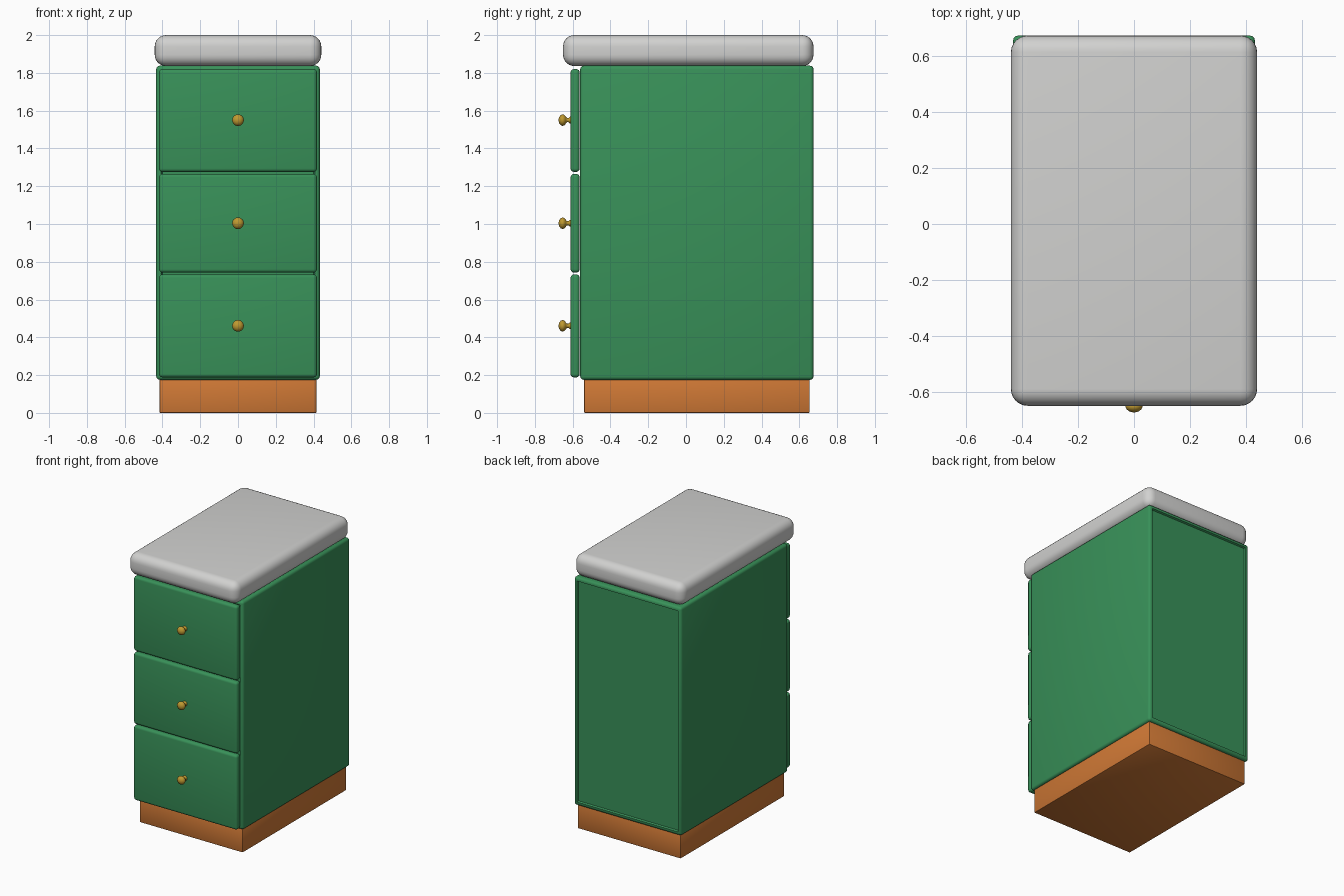
import bpy, bmesh, math

if "Cube" in bpy.data.objects:
    bpy.data.objects.remove(bpy.data.objects["Cube"])


def material(name, rgb):
    m = bpy.data.materials.new(name)
    m.diffuse_color = (*rgb, 1)
    m.use_nodes = True
    m.node_tree.nodes["Principled BSDF"].inputs["Base Color"].default_value = m.diffuse_color
    return m


GREEN = material("green paint", (0.04, 0.285, 0.1))
GREY = material("light grey stone", (0.64, 0.64, 0.63))
WOOD = material("orange wood", (0.63, 0.19, 0.036))
BRASS = material("brass", (0.52, 0.32, 0.03))


def finish(bm, name, mat, angle=40):
    bmesh.ops.recalc_face_normals(bm, faces=bm.faces)
    me = bpy.data.meshes.new(name)
    bm.to_mesh(me)
    bm.free()
    ob = bpy.data.objects.new(name, me)
    bpy.context.collection.objects.link(ob)
    me.materials.append(mat)
    bpy.ops.object.select_all(action='DESELECT')
    ob.select_set(True)
    bpy.context.view_layer.objects.active = ob
    bpy.ops.object.shade_smooth_by_angle(angle=math.radians(angle))
    return ob


def box_bm(x, y, z):
    bm = bmesh.new()
    bmesh.ops.create_cube(bm, size=1)
    for v in bm.verts:
        for i, (a, b) in enumerate((x, y, z)):
            v.co[i] = a if v.co[i] < 0 else b
    return bm


def rounded_box(name, x, y, z, r, seg, mat):
    bm = box_bm(x, y, z)
    bmesh.ops.bevel(bm, geom=bm.edges[:], offset=r, segments=seg,
                    profile=0.5, affect='EDGES')
    return finish(bm, name, mat)


# plinth and worktop
rounded_box("plinth", (-0.416, 0.416), (-0.54, 0.655), (0, 0.18), 0.006, 2, WOOD)
rounded_box("worktop", (-0.441, 0.441), (-0.651, 0.675), (1.836, 2.0), 0.06, 6, GREY)

# carcass: rounded box with shallow recessed panels front and back
bm = box_bm((-0.433, 0.433), (-0.56, 0.675), (0.175, 1.838))
bmesh.ops.bevel(bm, geom=bm.edges[:], offset=0.018, segments=3,
                profile=0.5, affect='EDGES')
bm.normal_update()
ends = [f for f in bm.faces if abs(f.normal.y) > 0.99 and f.calc_area() > 0.5]
bmesh.ops.inset_individual(bm, faces=ends, thickness=0.012, depth=0)
bmesh.ops.inset_individual(bm, faces=ends, thickness=0.008, depth=-0.012)
finish(bm, "carcass", GREEN)

# drawers with turned knobs
KNOB = [(0.0, 0.018), (0.004, 0.018), (0.012, 0.011), (0.02, 0.011),
        (0.026, 0.018), (0.033, 0.027), (0.043, 0.031), (0.053, 0.027),
        (0.061, 0.017), (0.066, 0.0)]
drawers = [(0.188, 0.733, 0.461), (0.743, 1.265, 1.004), (1.276, 1.82, 1.55)]
for n, (z0, z1, zk) in enumerate(drawers, 1):
    rounded_box(f"drawer_front_{n}", (-0.418, 0.418), (-0.611, -0.563),
                (z0, z1), 0.018, 4, GREEN)
    bm = bmesh.new()
    vs = [bm.verts.new((r, -0.61 - d, zk)) for d, r in KNOB]
    es = [bm.edges.new(p) for p in zip(vs, vs[1:])]
    bmesh.ops.spin(bm, geom=vs + es, cent=(0, 0, zk), axis=(0, 1, 0),
                   angle=math.tau, steps=24, use_duplicate=False)
    bmesh.ops.remove_doubles(bm, verts=bm.verts, dist=1e-5)
    finish(bm, f"knob_{n}", BRASS, 60)
